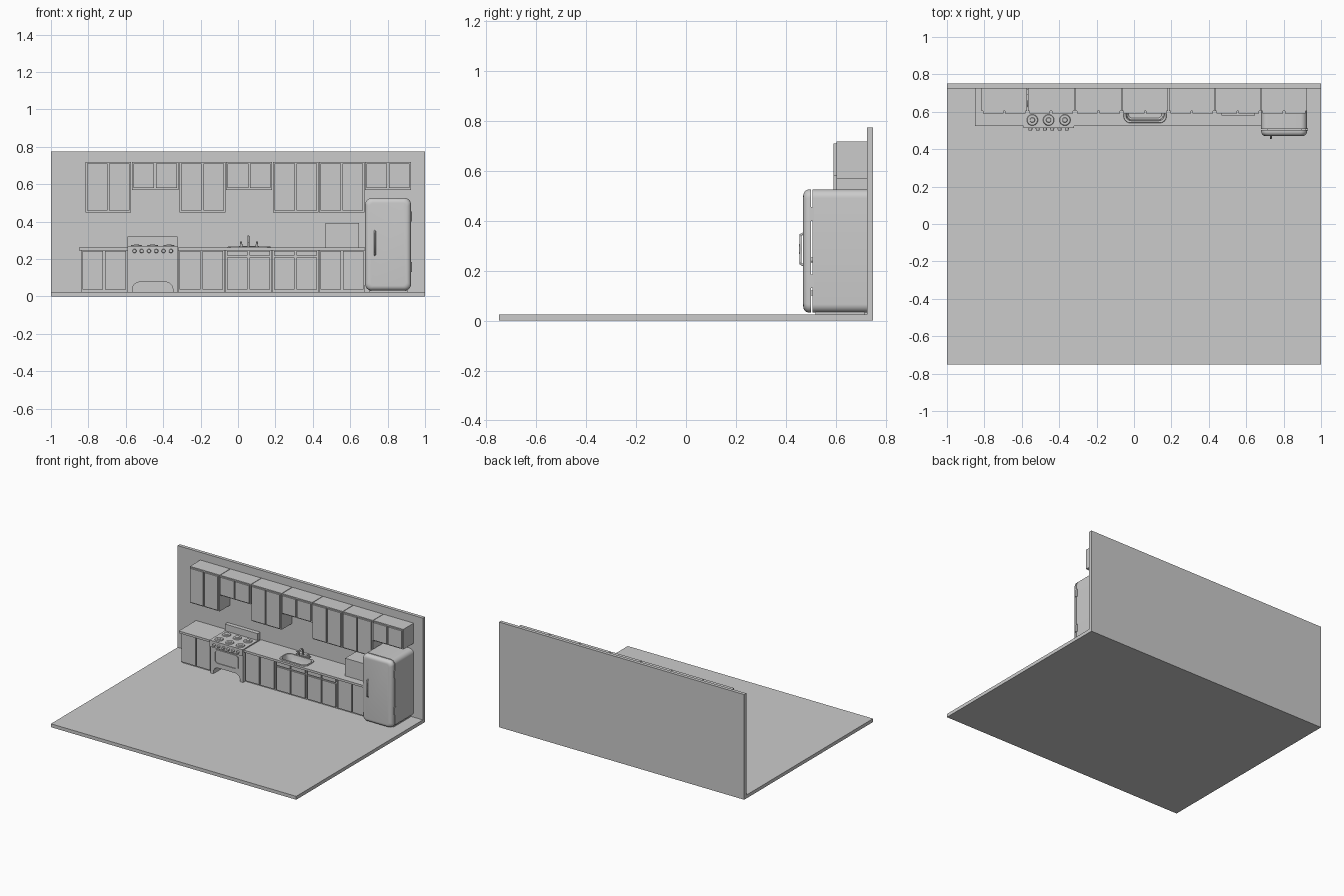
import bpy, bmesh, math
from mathutils import Vector

if "Cube" in bpy.data.objects:
    bpy.data.objects.remove(bpy.data.objects["Cube"])

grey = bpy.data.materials.new("light grey")
grey.diffuse_color = (0.6, 0.6, 0.6, 1)
grey.use_nodes = True
grey.node_tree.nodes["Principled BSDF"].inputs["Base Color"].default_value = grey.diffuse_color


def finish(name, bm, smooth=False):
    bmesh.ops.recalc_face_normals(bm, faces=bm.faces)
    me = bpy.data.meshes.new(name)
    bm.to_mesh(me)
    bm.free()
    me.materials.append(grey)
    ob = bpy.data.objects.new(name, me)
    bpy.context.collection.objects.link(ob)
    if smooth:
        bpy.ops.object.select_all(action='DESELECT')
        ob.select_set(True)
        bpy.context.view_layer.objects.active = ob
        bpy.ops.object.shade_smooth_by_angle(angle=math.radians(35))
    return ob


def boxes(name, *bounds):
    """One object of boxes given as x0, x1, y0, y1, z0, z1."""
    bm = bmesh.new()
    for x0, x1, y0, y1, z0, z1 in bounds:
        vs = bmesh.ops.create_cube(bm, size=1)["verts"]
        for v in vs:
            v.co = ((x0 + x1) / 2 + v.co.x * (x1 - x0),
                    (y0 + y1) / 2 + v.co.y * (y1 - y0),
                    (z0 + z1) / 2 + v.co.z * (z1 - z0))
    return finish(name, bm)


def rounded(a0, a1, b0, b1, r, n=6):
    """Rounded rectangle as 2D points."""
    pts = []
    for k, (a, b) in enumerate([(a1 - r, b1 - r), (a0 + r, b1 - r),
                                (a0 + r, b0 + r), (a1 - r, b0 + r)]):
        for i in range(n + 1):
            t = math.pi / 2 * (k + i / n)
            pts.append((a + r * math.cos(t), b + r * math.sin(t)))
    return pts


def loft(name, loops, caps=(True, True), smooth=True):
    bm = bmesh.new()
    rings = [[bm.verts.new(p) for p in loop] for loop in loops]
    n = len(rings[0])
    for a, b in zip(rings, rings[1:]):
        for i in range(n):
            bm.faces.new((a[i], a[(i + 1) % n], b[(i + 1) % n], b[i]))
    if caps[0]:
        bm.faces.new(rings[0])
    if caps[1]:
        bm.faces.new(rings[-1])
    return finish(name, bm, smooth)


def on_y(pts, y):
    return [(a, y, b) for a, b in pts]


def on_z(pts, z):
    return [(a, b, z) for a, b in pts]


def cylinder(name, base, axis, r, h, r2=None, n=24):
    r2 = r if r2 is None else r2
    q = Vector(axis).to_track_quat('Z', 'Y')
    ring = [(math.cos(2 * math.pi * i / n), math.sin(2 * math.pi * i / n)) for i in range(n)]
    return loft(name, [[Vector(base) + q @ Vector((c * rr, s * rr, d)) for c, s in ring]
                       for rr, d in ((r, 0), (r2, h))])


def tube(name, pts, r):
    cu = bpy.data.curves.new(name, 'CURVE')
    cu.dimensions = '3D'
    cu.bevel_depth, cu.bevel_resolution, cu.use_fill_caps = r, 3, True
    sp = cu.splines.new('POLY')
    sp.points.add(len(pts) - 1)
    for p, co in zip(sp.points, pts):
        p.co = (*co, 1)
    cu.materials.append(grey)
    ob = bpy.data.objects.new(name, cu)
    bpy.context.collection.objects.link(ob)


# Room
boxes("floor", (-1, 1, -.75, .75, 0, .025))
boxes("back_wall", (-1, 1, .725, .75, .025, .775))


def pair(x0, x1, y, z0, z1, t=.012, m=.008, gap=.01):
    """Two slab fronts side by side."""
    c = (x0 + x1) / 2
    return [(x0 + m, c - gap / 2, y - t, y, z0, z1), (c + gap / 2, x1 - m, y - t, y, z0, z1)]


# Wall cabinets
for i, (x0, x1, z0) in enumerate([(-.815, -.572, .45), (-.568, -.318, .57), (-.314, -.067, .45),
                                  (-.063, .183, .57), (.187, .43, .45), (.434, .676, .45),
                                  (.68, .925, .57)]):
    boxes(f"wall_cabinet_{i}", (x0, x1, .604, .725, z0, .718))
    boxes(f"wall_cabinet_doors_{i}", *pair(x0, x1, .604, z0 + .01, .71))

# Base cabinets, the second and third with drawers
for i, (x0, x1) in enumerate([(-.84, -.592), (-.32, -.072), (-.068, .18), (.184, .43), (.434, .68)]):
    top = .185 if i == 2 else .247
    boxes(f"base_cabinet_{i}", (x0, x1, .558, .725, .025, top), (x0, x1, .545, .558, .025, .247))
    fronts = pair(x0, x1, .545, .036, .208 if i in (2, 3) else .242)
    if i in (2, 3):
        fronts += pair(x0, x1, .545, .218, .242)
    boxes(f"base_cabinet_fronts_{i}", *fronts)

# Countertops, the right one open around the sink
SX0, SX1, SY0, SY1 = -.056, .174, .54, .66
d = .0105
boxes("counter_left", (-.85, -.592, .524, .725, .247, .263))
boxes("counter_right", (-.32, SX0 + d, .524, .725, .247, .263),
      (SX1 - d, .68, .524, .725, .247, .263),
      (SX0 + d, SX1 - d, .524, SY0 + d, .247, .263),
      (SX0 + d, SX1 - d, SY1 - d, .725, .247, .263))


# Sink basin
def sink_ring(inset, z):
    return on_z(rounded(SX0 + inset, SX1 - inset, SY0 + inset, SY1 - inset, .035 - inset / 2), z)


loft("sink_basin", [sink_ring(0, .262), sink_ring(.002, .268), sink_ring(.012, .268),
                    sink_ring(.014, .262), sink_ring(.018, .205), sink_ring(.026, .195)],
     caps=(False, True))
cylinder("sink_drain", (.059, .6, .195), (0, 0, 1), .012, .002)

# Faucet
boxes("faucet_base", (.005, .113, .668, .688, .263, .27))
arc = [(.055, .655 + .023 * math.cos(t), .298 + .023 * math.sin(t))
       for t in [math.pi * k / 10 for k in range(11)]]
tube("faucet_spout", [(.055, .678, .268)] + arc + [(.055, .632, .285)], .0055)
for x in (.017, .101):
    cylinder("faucet_handle", (x, .678, .268), (0, 0, 1), .007, .02, .005, 16)
    tube("faucet_lever", [(x, .678, .288), (x, .655, .294)], .003)

# Plain box appliance on the counter
boxes("counter_box", (.468, .647, .58, .71, .263, .393))

# Stove body with an arched opening at the bottom
L, R = -.59, -.323
arch = rounded(L + .025, R - .025, -.05, .077, .04)[:14]
outline = [(R, .025), (R, .262), (L, .262), (L, .025), (arch[-1][0], .025)] + arch[::-1] + [(arch[0][0], .025)]
loft("stove_body", [on_y(outline, .52), on_y(outline, .715)], smooth=False)
boxes("stove_control_panel", (L, R, .512, .521, .222, .264))
boxes("stove_top", (L - .002, R + .002, .512, .715, .262, .27))
boxes("stove_backguard", (L, R, .69, .72, .262, .32))


# Oven door with a recessed window
def door_ring(k, y, r):
    return on_y(rounded(L + .035 + k, R - .035 - k, .105 + k, .213 - k, r), y)


loft("oven_door", [door_ring(0, .521, .026), door_ring(0, .513, .026), door_ring(.009, .513, .018),
                   door_ring(.009, .5185, .018)], smooth=False)
for i in range(6):
    cylinder("stove_knob", (L + .036 + i * .039, .512, .243), (0, -1, 0), .011, .012, .009, 16)
for i in range(3):
    for y in (.556, .643):
        x = (L + R) / 2 + (i - 1) * .087
        cylinder("burner_ring", (x, y, .27), (0, 0, 1), .03, .006, .027)
        cylinder("burner_cap", (x, y, .276), (0, 0, 1), .014, .003, .012, 16)

# Fridge
FX0, FX1, FZ0, FZ1 = .68, .925, .032, .526


def fridge_ring(k, y):
    return on_y(rounded(FX0 + k, FX1 - k, FZ0 + k, FZ1 - k, max(.034 - k / 2, .01), 8), y)


loft("fridge_body", [fridge_ring(0, .508), fridge_ring(0, .725)])
profile = [(.025 * (1 - math.cos(t)), .495 - .025 * math.sin(t))
           for t in [math.pi / 2 * k / 6 for k in range(7)]]
loft("fridge_door", [fridge_ring(0, .502)] + [fridge_ring(k, y) for k, y in profile])
boxes("fridge_base", (FX0 + .02, FX1 - .02, .52, .715, .025, .036))
boxes("fridge_gasket", (FX0 + .03, FX1 - .03, .50, .51, .1, .12), (FX0 + .03, FX1 - .03, .50, .51, .42, .44))
for z in (.13, .4):
    boxes("fridge_hinge", (FX1 - .01, FX1 + .005, .496, .514, z, z + .055))
tube("fridge_handle", [(.732, .472, .222), (.732, .46, .228), (.732, .458, .288),
                       (.732, .46, .344), (.732, .472, .35)], .005)
